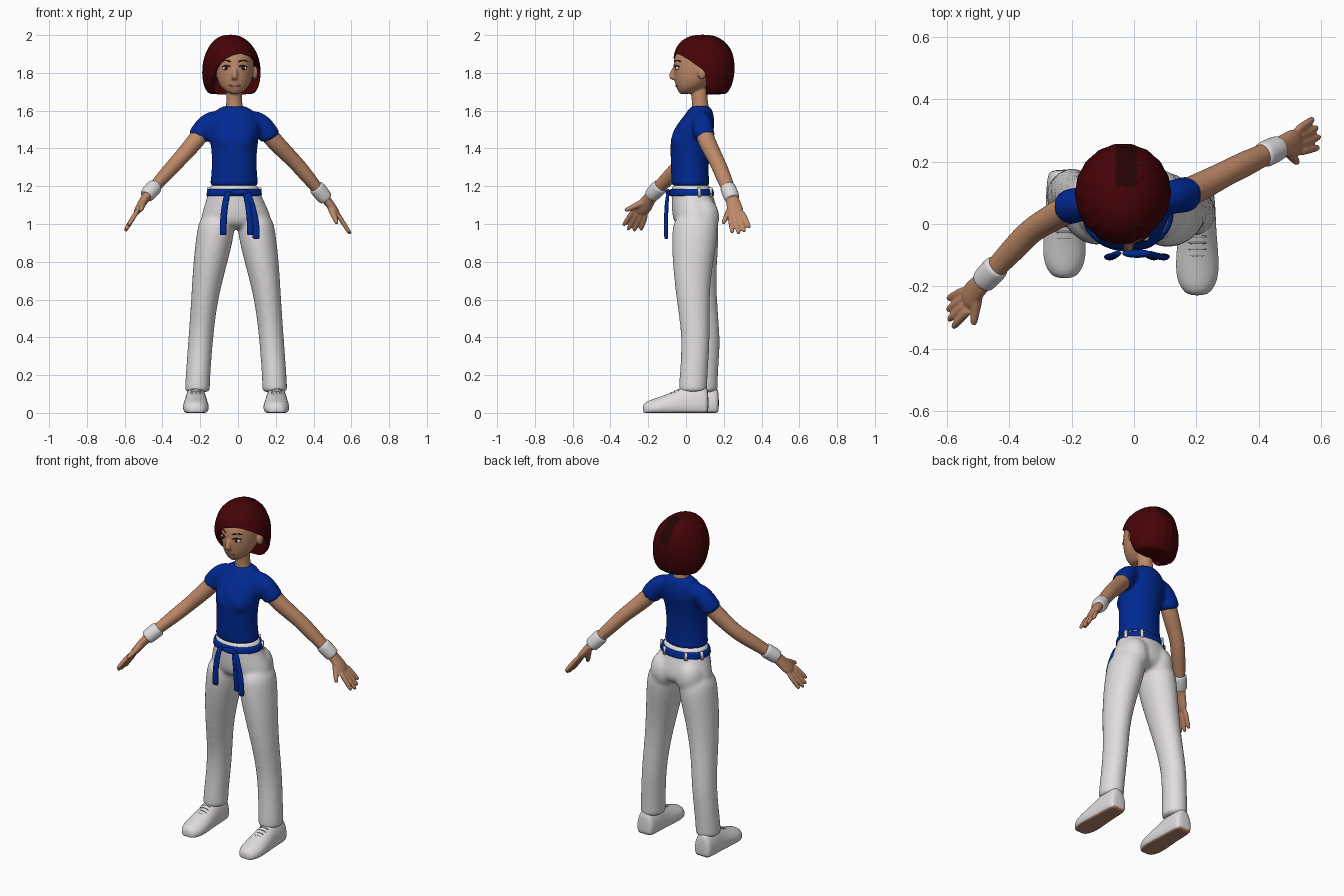
import bpy, bmesh, math
from mathutils import Vector, Matrix

if "Cube" in bpy.data.objects:
    bpy.data.objects.remove(bpy.data.objects["Cube"])
X, Y, Z = Vector((1, 0, 0)), Vector((0, 1, 0)), Vector((0, 0, 1))
MID = -0.01  # centre line of the hips


def material(name, *rgb):
    m = bpy.data.materials.new(name)
    m.use_nodes = True
    m.diffuse_color = (*rgb, 1)
    m.node_tree.nodes["Principled BSDF"].inputs["Base Color"].default_value = (*rgb, 1)
    return m


skin = material("skin", 0.52, 0.25, 0.14)
hair_red = material("dark red hair", 0.06, 0.001, 0.002)
hair_dark = material("shadowed hair", 0.02, 0.001, 0.001)
blue = material("blue cloth", 0.0, 0.022, 0.29)
white = material("white cloth", 0.75, 0.72, 0.74)
brown = material("brown sole", 0.42, 0.23, 0.15)
dark = material("dark brown", 0.03, 0.012, 0.01)
eye_white = material("eye white", 0.7, 0.68, 0.65)
lip = material("lip", 0.38, 0.13, 0.09)
grey = material("grey lace", 0.35, 0.34, 0.36)


def loft(bm, rows, hint=X, axis=None, sides=12, ripple=0):
    """Skin elliptical rings (x, y, z, r1, r2); rings follow the path unless an axis is given."""
    pts = [Vector(r[:3]) for r in rows]
    rings = []
    for i, row in enumerate(rows):
        t = axis or (pts[min(i + 1, len(pts) - 1)] - pts[max(i - 1, 0)]).normalized()
        u = (hint - t * hint.dot(t)).normalized()
        v = t.cross(u)
        angles = [math.tau * k / sides for k in range(sides)]
        rings.append([bm.verts.new(pts[i] + (u * row[3] * math.cos(a) + v * row[4] * math.sin(a))
                                   * (1 - ripple * (k % 2))) for k, a in enumerate(angles)])
    for a, b in zip(rings, rings[1:]):
        for k in range(sides):
            n = (k + 1) % sides
            bm.faces.new((a[k], a[n], b[n], b[k]))
    bm.faces.new(rings[0])
    bm.faces.new(rings[-1])


def blob(bm, centre, radii):
    m = Matrix.Translation(centre) @ Matrix.Diagonal((*radii, 1))
    bmesh.ops.create_uvsphere(bm, u_segments=16, v_segments=10, radius=1, matrix=m)


def finish(bm, name, mats, subdiv=2, voxel=0, relax=5):
    bmesh.ops.recalc_face_normals(bm, faces=bm.faces)
    for f in bm.faces:
        f.smooth = True
    me = bpy.data.meshes.new(name)
    bm.to_mesh(me)
    bm.free()
    for m in mats:
        me.materials.append(m)
    ob = bpy.data.objects.new(name, me)
    bpy.context.collection.objects.link(ob)
    if subdiv:
        sub = ob.modifiers.new("round", "SUBSURF")
        sub.levels = sub.render_levels = subdiv
    if voxel:
        fuse = ob.modifiers.new("fuse", "REMESH")
        fuse.mode, fuse.voxel_size, fuse.use_smooth_shade = "VOXEL", voxel, True
        ob.modifiers.new("soften", "SMOOTH").iterations = relax
    return ob


def part(name, mat, rows, **kw):
    bm = bmesh.new()
    loft(bm, rows, **kw)
    return finish(bm, name, [mat])


# Trousers: pelvis, seat and two legs fused together
bm = bmesh.new()
loft(bm, [(-.02, .025, 1.215, .132, .104), (-.02, .027, 1.19, .138, .109), (-.018, .037, 1.13, .156, .118),
          (MID, .05, 1.05, .192, .13), (MID, .05, 1.0, .195, .115), (MID, .045, .975, .12, .07)], axis=Z)
LEG = [(.1, .05, 1.06, .095, .115), (.108, .048, .95, .106, .13), (.136, .035, .8, .095, .112),
       (.168, .035, .6, .073, .09), (.187, .055, .4, .068, .077), (.202, .04, .2, .068, .077),
       (.205, .037, .12, .069, .078), (.205, .037, .108, .069, .078)]
for side in (-1, 1):
    step = .055 if side < 0 else 0
    loft(bm, [(MID + side * x, y + min(step, max(0, 1 - z) * .1), z, a, b) for x, y, z, a, b in LEG], axis=Z)
    blob(bm, (MID + side * .085, .088, 1.035), (.085, .092, .11))
finish(bm, "trousers", [white], voxel=.011, relax=8)

# Shoes with brown soles and laces
SHOE = [(.12, .045, .04, .08), (.1, .058, .04, .115), (.02, .062, .04, .118), (-.03, .064, .04, .095),
        (-.09, .07, .035, .07), (-.16, .073, .025, .055), (-.205, .057, .02, .045), (-.23, .03, .015, .03)]
for side, word in ((-1, "right"), (1, "left")):
    x0, shift = MID + side * .213, .055 if side < 0 else 0
    bm = bmesh.new()
    loft(bm, [(x0, y + shift, z, a, b) for y, a, z, b in SHOE], axis=Y)
    for v in bm.verts:
        v.co.z = max(v.co.z, 0)
    for f in bm.faces:
        f.material_index = int(all(v.co.z < .01 for v in f.verts))
    finish(bm, word + "_shoe", [white, brown])
    bm = bmesh.new()
    for k in range(4):
        y, z = -.04 - .02 * k + shift, .127 - .009 * k
        loft(bm, [(x0 + d, y, z - abs(d) * .35, .005, .005) for d in (-.032, 0, .032)], hint=Y, sides=6)
    finish(bm, word + "_laces", [grey], 1)

# Shirt: torso and short sleeves
bm = bmesh.new()
loft(bm, [(-.02, .025, 1.197, .137, .108), (-.02, .025, 1.21, .135, .106), (-.02, .02, 1.25, .126, .103),
          (-.02, .02, 1.38, .122, .107), (-.02, .028, 1.46, .138, .116), (-.02, .053, 1.53, .143, .106),
          (-.02, .075, 1.59, .122, .072), (-.02, .077, 1.632, .058, .056)], axis=Z)
for rows in ([(.05, .08, 1.575), (.12, .085, 1.54), (.167, .095, 1.468), (.176, .098, 1.45)],
             [(-.09, .075, 1.575), (-.16, .068, 1.54), (-.207, .055, 1.468), (-.216, .05, 1.45)]):
    loft(bm, [(*p, r, r) for p, r in zip(rows, (.042, .058, .06, .06))], hint=Y)
for x in (-.065, .03):
    blob(bm, (x, -.02, 1.435), (.06, .064, .07))
finish(bm, "shirt", [blue], voxel=.01, relax=9)

# Belt, white rear loops, knot and hanging ends
part("belt", blue, [(-.02, .03, z, .147 + g, .119 + g) for z, g in
                    ((1.146, -.004), (1.15, .003), (1.184, -.003), (1.188, -.009))], axis=Z, sides=24)
bm = bmesh.new()
for angle in (20, 60, 120, 160):
    a = math.radians(angle)
    p = Vector((-.02 + .145 * math.cos(a), .03 + .117 * math.sin(a), 1.168))
    m = Matrix.Translation(p) @ Matrix.Rotation(a, 4, "Z") @ Matrix.Diagonal((.012, .016, .048, 1))
    bmesh.ops.create_cube(bm, size=1, matrix=m)
finish(bm, "belt_loops", [white], 0)
bm = bmesh.new()
blob(bm, (.01, -.095, 1.168), (.05, .014, .017))
for top, low, end, w in ((-.062, -.078, .94, .02), (.045, .065, .94, .019), (.06, .096, .92, .021)):
    loft(bm, [(top * .8, -.09, 1.175, .016, .008), (top, -.1, 1.15, .018, .01), (low, -.107, end + .1, w, .012),
              (low, -.105, end + .01, w, .012), (low, -.105, end, w, .01)], axis=Z, sides=8)
finish(bm, "belt_knot_and_ends", [blue], 1)


# Arms with hands, and wrist bands
def arm(word, *points):
    S, C, E, W, K, T, H = [Vector(p) for p in points]
    bm = bmesh.new()
    path = ((S, .045, .045), (C, .05, .05), (C.lerp(E, .6), .045, .044), (E, .042, .041),
            (E.lerp(W, .35), .044, .04), (W, .032, .027), (W.lerp(K, .45), .044, .023), (K, .048, .018))
    loft(bm, [(*p, a, b) for p, a, b in path], hint=Y)
    d = T - K
    across = (Y - d * Y.dot(d) / d.length_squared).normalized()
    for o, reach in ((-.035, .92), (-.012, 1.07), (.011, 1.02), (.034, .84)):
        a, b = K - d * .25 + across * o, K + d * reach + across * o * 1.4
        loft(bm, [(*a.lerp(b, s), r, r) for s, r in ((0, .015), (.5, .0145), (.93, .0125), (1, .008))],
             hint=Y, sides=8)
    base = W.lerp(K, .25)
    loft(bm, [(*base.lerp(H, s), r, r) for s, r in ((0, .022), (.5, .018), (.92, .014), (1, .009))], sides=8)
    finish(bm, word + "_arm", [skin], voxel=.006, relax=3)
    d = (W - E).normalized()
    part(word + "_wrist_band", white, [(*(W + d * s), r, r) for s, r in
         ((-.08, .035), (-.075, .043), (-.035, .043), (.008, .041), (.013, .032))], hint=Y, sides=16)


arm("left", (.11, .08, 1.55), (.175, .1, 1.455), (.31, .17, 1.32), (.46, .243, 1.14),
    (.535, .27, 1.04), (.59, .295, .955), (.525, .195, 1.0))
arm("right", (-.15, .07, 1.55), (-.21, .05, 1.455), (-.33, -.02, 1.32), (-.48, -.18, 1.155),
    (-.545, -.25, 1.05), (-.595, -.29, .968), (-.515, -.325, 1.07))

# Head with neck, nose and ears
FX = -.018
bm = bmesh.new()
loft(bm, [(FX, -.002, 1.688, .03, .03), (FX, .012, 1.705, .055, .057), (FX, .03, 1.735, .083, .088),
          (FX, .053, 1.78, .1, .12), (FX, .06, 1.85, .106, .132), (FX, .075, 1.92, .1, .13),
          (FX, .085, 1.965, .06, .08)], axis=Z, sides=16)
loft(bm, [(-.02, .08, 1.56, .06, .05), (-.02, .075, 1.62, .047, .047), (-.02, .073, 1.66, .042, .043),
          (-.02, .065, 1.74, .045, .048)], axis=Z)
loft(bm, [(FX, -.06, 1.835, .01, .012), (FX, -.072, 1.8, .012, .014), (FX, -.078, 1.778, .019, .017),
          (FX, -.066, 1.762, .014, .01)], axis=Z)
blob(bm, (FX, -.02, 1.705), (.026, .022, .018))
for side in (-1, 1):
    blob(bm, (FX + side * .108, .085, 1.8), (.016, .024, .036))
head = finish(bm, "head", [skin], voxel=.006, relax=4)

# Eyes, brows and mouth sit on the face surface
bpy.context.view_layer.update()
face = head.evaluated_get(bpy.context.evaluated_depsgraph_get())


def on_face(x, z):
    return face.ray_cast(Vector((x, -1, z)), Y)[1].y


whites, irises, brows, mouth = [bmesh.new() for _ in range(4)]
for side in (-1, 1):
    x = FX + side * .045
    y = on_face(x, 1.825)
    blob(whites, (x, y + .007, 1.825), (.021, .011, .011))
    blob(irises, (x, y, 1.825), (.011, .006, .01))
    for bm, arc in ((irises, ((.02, 1.833), (.045, 1.841), (.07, 1.831))),
                    (brows, ((.018, 1.858), (.045, 1.87), (.075, 1.857)))):
        loft(bm, [(FX + side * o, on_face(FX + side * o, z) - .001, z, .004, .005) for o, z in arc], hint=Y, sides=6)
loft(mouth, [(FX + o, on_face(FX + o, 1.731) + .001, 1.729 + abs(o) * .15, .005, r) for o, r in
             ((-.034, .002), (-.015, .006), (0, .006), (.015, .006), (.034, .002))], hint=Y, sides=8)
for bm, name, mat, level in ((whites, "eyes", eye_white, 0), (irises, "irises_and_lashes", dark, 1),
                             (brows, "eyebrows", dark, 1), (mouth, "lips", lip, 1)):
    finish(bm, name, [mat], level)

# Bobbed hair with lock grooves, tucked behind the left ear, darker along the crown
hair = part("hair", hair_red, [(-.035, .13, 1.685, .115, .08), (-.035, .125, 1.697, .13, .1),
            (-.035, .112, 1.735, .152, .137), (-.035, .097, 1.8, .16, .166), (-.035, .094, 1.87, .153, .168),
            (-.036, .09, 1.93, .128, .153), (-.04, .088, 1.975, .09, .113), (-.04, .088, 2.003, .04, .055)],
            axis=Z, sides=36, ripple=.045)
cutter = part("face_opening", skin, [(.022, y, 1.765 - d, .152, .147 - d) for y, d in
              ((-.3, 0), (-.28, 0), (-.01, 0), (.09, .035), (.108, .04))], axis=Y, sides=24)
cut = hair.modifiers.new("opening", "BOOLEAN")
cut.object, cut.solver = cutter, "EXACT"
bpy.context.view_layer.update()
shaped = hair.evaluated_get(bpy.context.evaluated_depsgraph_get())
baked = bpy.data.meshes.new_from_object(shaped)
hair.modifiers.clear()
hair.data = baked
baked.materials.clear()
for m in (hair_red, hair_dark):
    baked.materials.append(m)
for p in baked.polygons:
    c = p.center
    p.material_index = int(abs(c.x + .025) < .035 and c.y > .12 and c.z > 1.88)
bpy.data.objects.remove(cutter)
bpy.ops.object.select_all(action="DESELECT")
hair.select_set(True)
bpy.context.view_layer.objects.active = hair
bpy.ops.object.shade_smooth_by_angle(angle=math.radians(50))
